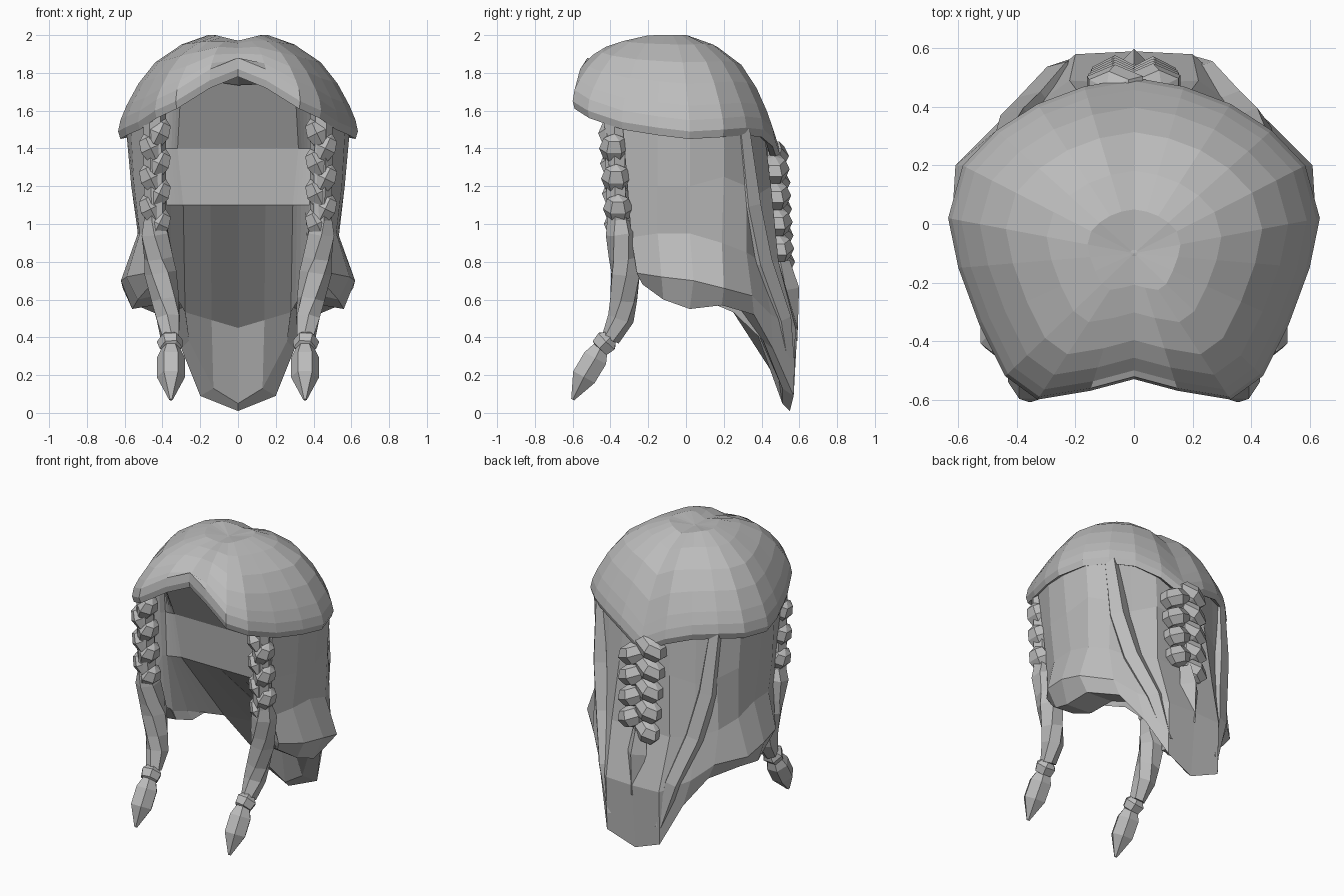
import bpy, bmesh, math
from mathutils import Matrix, Vector, Euler

cube = bpy.data.objects.get("Cube")
if cube:
    bpy.data.objects.remove(cube, do_unlink=True)

hair = bpy.data.materials.new("hair_grey")
hair.use_nodes = True
GREY = (0.5, 0.5, 0.5, 1)
hair.diffuse_color = GREY
hair.node_tree.nodes["Principled BSDF"].inputs["Base Color"].default_value = GREY


def finish(name, bm):
    bmesh.ops.recalc_face_normals(bm, faces=bm.faces)
    mesh = bpy.data.meshes.new(name)
    bm.to_mesh(mesh)
    bm.free()
    mesh.materials.append(hair)
    obj = bpy.data.objects.new(name, mesh)
    bpy.context.collection.objects.link(obj)
    return obj


def add_loft(bm, rings, caps=True):
    """Skin a stack of closed rings and return the vertex rows."""
    rows = [[bm.verts.new(p) for p in ring] for ring in rings]
    n = len(rows[0])
    for a, b in zip(rows, rows[1:]):
        for i in range(n):
            j = (i + 1) % n
            bm.faces.new((a[i], a[j], b[j], b[i]))
    if caps:
        for row in (rows[0], rows[-1]):
            centre = bm.verts.new(sum((v.co for v in row), Vector()) / n)
            for i in range(n):
                bm.faces.new((row[i], row[(i + 1) % n], centre))
    return rows


def add_tube(bm, stations, sides=6, twist=0.0):
    """Skin a path of (x, y, z, radius) with rings square to the path."""
    pts = [Vector(s[:3]) for s in stations]
    rings = []
    for k, s in enumerate(stations):
        d = pts[min(k + 1, len(pts) - 1)] - pts[max(k - 1, 0)]
        side = Vector((1, 0, 0))
        side = (side - d * side.dot(d) / d.dot(d)).normalized()
        up = d.normalized().cross(side)
        angles = [math.tau * i / sides + twist * k for i in range(sides)]
        rings.append([pts[k] + (side * math.cos(a) + up * math.sin(a)) * s[3] for a in angles])
    add_loft(bm, rings)


def add_lobe(bm, pos, size, roll):
    m = (Matrix.Translation(pos) @ Euler((0, roll, 0)).to_matrix().to_4x4()
         @ Matrix.Diagonal((*size, 1)))
    bmesh.ops.create_uvsphere(bm, u_segments=6, v_segments=4, radius=1, matrix=m)


def mirror_row(half):
    """Continue a front-to-back half row round the other side."""
    return half + [(-x, y, z) for x, y, z in reversed(half) if x > 0]


# Cap: rolled band around the rim, faceted dome above, hollow underside
RIM = mirror_row([
    (0, -.53, 1.78), (.15, -.57, 1.72), (.33, -.6, 1.61), (.44, -.52, 1.56),
    (.53, -.34, 1.5), (.6, -.15, 1.47), (.635, .02, 1.45), (.585, .2, 1.46),
    (.47, .32, 1.47), (.33, .41, 1.46), (.17, .47, 1.41), (0, .5, 1.32)])
AXIS_Y = -.1


def rim_ring(scale, rise=0.0, lift=0.0, top=2.0):
    ring = []
    for x, y, z in RIM:
        base = z + lift
        h = base + (top - base) * rise
        if rise > .1:  # shallow parting along the middle
            h -= max(0, .03 - .25 * abs(x * scale))
        ring.append((x * scale, AXIS_Y + (y - AXIS_Y) * scale, h))
    return ring


bm = bmesh.new()
rings = [rim_ring(.4, 1, top=1.76), rim_ring(.75, .8, top=1.76), rim_ring(.92, 0, .02),
         rim_ring(.98), rim_ring(1, 0, .04), rim_ring(.98, 0, .1)]
for scale, rise in ((.93, .17), (.83, .43), (.69, .68), (.47, .89), (.25, 1), (.02, 1)):
    rings.append(rim_ring(scale, rise, .1))
add_loft(bm, rings)
finish("hair_cap", bm)

# Long hair: thick mass round the sides and back, recessed at the face
OUTER = [
    [(.5, -.34, 1.58), (.57, -.15, 1.55), (.595, .02, 1.53), (.56, .2, 1.53),
     (.46, .3, 1.53), (.33, .36, 1.53), (.17, .41, 1.53), (0, .43, 1.5)],
    [(.47, -.31, 1.2), (.55, -.15, 1.2), (.565, .02, 1.2), (.54, .2, 1.25),
     (.46, .32, 1.2), (.33, .37, 1.15), (.19, .45, 1.2), (0, .44, 1.2)],
    [(.46, -.29, .93), (.52, -.15, .95), (.53, .02, .95), (.53, .19, .9),
     (.47, .32, .85), (.35, .4, .8), (.22, .49, .8), (0, .48, .8)],
    [(.49, -.26, .74), (.59, -.13, .72), (.62, .04, .7), (.61, .2, .66),
     (.46, .35, .62), (.35, .45, .52), (.2, .58, .45), (0, .59, .45)],
    [(.46, -.23, .68), (.53, -.12, .6), (.56, .02, .55), (.54, .19, .57),
     (.42, .36, .52), (.3, .46, .34), (.2, .57, .09), (0, .55, .01)]]
# Inner wall per level: front x, back x, back y, height, fall toward the middle
INNER = ((.4, .3, -.42, 1.76, 0), (.4, .32, -.23, 1.4, 0), (.4, .29, -.2, 1.1, 0),
         (.4, .28, .25, .74, .29), (.38, .26, .41, 0, .1))
rings = []
for level, (outer, (fx, bx, by, z, fall)) in enumerate(zip(OUTER, INNER)):
    inner = []
    for i, (ox, oy, oz) in enumerate(outer):
        t = min(i / 5, 1)
        x = fx + (bx - fx) * t if i < 6 else bx * (7 - i) / 2
        y = oy + .04 if i == 0 else -.24 + (by + .24) * t
        if fall and i > 5:
            y += .1 * (i - 5)
        iz = oz + .04 if level == 4 else z - fall * i / 7
        inner.append((x, min(y, oy - .04) if i else y, iz))
    rings.append(mirror_row(outer) + mirror_row(inner)[::-1])
bm = bmesh.new()
rows = add_loft(bm, rings, caps=False)
n = len(rows[0])
for row in (rows[0], rows[-1]):
    for i in range(n // 2 - 1):
        bm.faces.new((row[i], row[i + 1], row[n - 2 - i], row[n - 1 - i]))
finish("long_hair", bm)

# Raised locks sweeping from under the band to the tail
for side, label in ((1, "left"), (-1, "right")):
    bm = bmesh.new()
    add_tube(bm, [(side * x, y, z, r) for x, y, z, r in (
        (.43, .29, 1.5, .05), (.4, .33, 1.1, .07), (.34, .39, .8, .07),
        (.25, .5, .5, .06), (.18, .55, .2, .03))], sides=5)
    finish(label + "_back_lock", bm)

# Front braids: plaited top, loose lower strands, tie and pointed tassel
for side, label in ((1, "left"), (-1, "right")):
    bm = bmesh.new()
    for k in range(7):
        sway = 1 if k % 2 else -1
        pos = (side * (.44 + .022 * sway), -.385 + .005 * k, 1.48 - .08 * k)
        add_lobe(bm, pos, (.065, .08, .085), side * sway * .45)
    core = [(.44, -.38, 1.58, .06), (.44, -.36, 1.02, .06), (.44, -.345, .95, .08),
            (.42, -.33, .82, .08), (.41, -.32, .74, .085), (.385, -.33, .6, .075),
            (.37, -.345, .5, .07), (.36, -.4, .39, .05)]
    tie = [(.36, -.4, .4, .045), (.36, -.42, .38, .07), (.355, -.455, .345, .06),
           (.355, -.46, .34, .045)]
    tassel = [(.355, -.45, .35, .045), (.355, -.48, .29, .075), (.355, -.54, .19, .075),
              (.355, -.6, .07, .01)]
    for path, twist in ((core, .25), (tie, 0), (tassel, 0)):
        add_tube(bm, [(side * x, y, z, r) for x, y, z, r in path], twist=side * twist)
    finish(label + "_front_braid", bm)

# Back braid: two columns of plaited lobes ending in a leaf-shaped tip
bm = bmesh.new()
for k in range(9):
    sway = 1 if k % 2 else -1
    swell = 1 - .025 * k
    add_lobe(bm, (.065 * sway, .465 + .004 * k, 1.36 - .07 * k),
             (.12 * swell, .08, .075), sway * .4)
add_tube(bm, [(0, .5, .8, .05), (0, .53, .65, .07), (0, .58, .38, .01)], sides=4)
finish("back_braid", bm)
